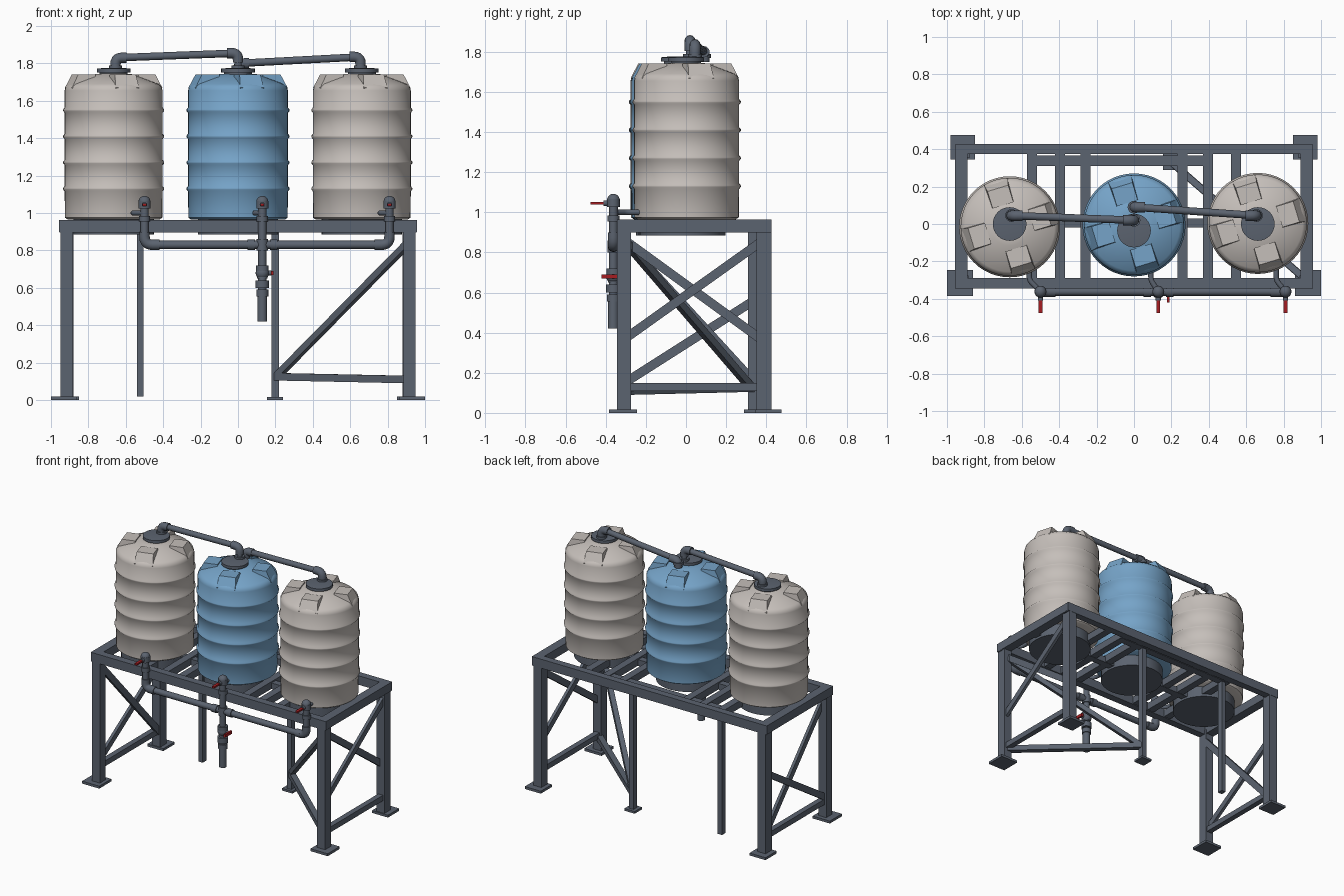
import bpy, bmesh, math
from mathutils import Vector, Matrix

if "Cube" in bpy.data.objects:
    bpy.data.objects.remove(bpy.data.objects["Cube"])


def material(name, rgb):
    m = bpy.data.materials.new(name)
    m.diffuse_color = (*rgb, 1)
    m.use_nodes = True
    m.node_tree.nodes["Principled BSDF"].inputs["Base Color"].default_value = m.diffuse_color
    return m


SLATE = material("slate_grey", (0.105, 0.125, 0.16))
CREAM = material("warm_grey", (0.56, 0.52, 0.49))
BLUE = material("tank_blue", (0.18, 0.37, 0.58))
RED = material("handle_red", (0.38, 0.012, 0.015))


def finish(name, bm, mat, smooth=False):
    bmesh.ops.recalc_face_normals(bm, faces=bm.faces)
    me = bpy.data.meshes.new(name)
    bm.to_mesh(me)
    bm.free()
    me.materials.append(mat)
    ob = bpy.data.objects.new(name, me)
    bpy.context.collection.objects.link(ob)
    if smooth:
        bpy.ops.object.select_all(action='DESELECT')
        ob.select_set(True)
        bpy.context.view_layer.objects.active = ob
        bpy.ops.object.shade_smooth_by_angle(angle=math.radians(40))
    return ob


def box(name, x0, x1, y0, y1, z0, z1, mat=SLATE):
    bm = bmesh.new()
    bmesh.ops.create_cube(bm, size=1, matrix=Matrix.Translation(
        ((x0 + x1) / 2, (y0 + y1) / 2, (z0 + z1) / 2)) @ Matrix.Diagonal((x1 - x0, y1 - y0, z1 - z0, 1)))
    return finish(name, bm, mat)


def frame_to(a, b):
    a, b = Vector(a), Vector(b)
    d = b - a
    return Matrix.Translation((a + b) / 2) @ d.to_track_quat('Z', 'Y').to_matrix().to_4x4(), d.length


def bar(name, a, b, w=0.04, t=0.025, mat=SLATE):
    m, length = frame_to(a, b)
    bm = bmesh.new()
    bmesh.ops.create_cube(bm, size=1, matrix=m @ Matrix.Diagonal((w, t, length, 1)))
    return finish(name, bm, mat)


def rod(name, a, b, r, mat=SLATE, seg=20):
    m, length = frame_to(a, b)
    bm = bmesh.new()
    bmesh.ops.create_cone(bm, cap_ends=True, segments=seg, radius1=r, radius2=r, depth=length, matrix=m)
    return finish(name, bm, mat, True)


def lathe(name, profile, loc, mat, seg=48):
    bm = bmesh.new()
    vs = [bm.verts.new((r, 0, z)) for r, z in profile]
    es = [bm.edges.new(p) for p in zip(vs, vs[1:])]
    bmesh.ops.spin(bm, geom=vs + es, cent=(0, 0, 0), axis=(0, 0, 1), angle=math.tau, steps=seg)
    bmesh.ops.remove_doubles(bm, verts=bm.verts, dist=1e-5)
    ob = finish(name, bm, mat, True)
    ob.location = loc
    return ob


def ball(name, loc, r, mat=SLATE):
    bm = bmesh.new()
    bmesh.ops.create_uvsphere(bm, u_segments=16, v_segments=10, radius=r, matrix=Matrix.Translation(loc))
    return finish(name, bm, mat, True)


def pipe(name, pts, r, mat=SLATE, bend=0.045):
    # round pipe through points with rounded corners
    pts = [Vector(p) for p in pts]
    path = [pts[0]]
    for p, c, n in zip(pts, pts[1:], pts[2:]):
        a, b = c + (p - c).normalized() * bend, c + (n - c).normalized() * bend
        path += [a.lerp(c, t).lerp(c.lerp(b, t), t) for t in (0, .2, .4, .6, .8, 1)]
    path.append(pts[-1])
    cu = bpy.data.curves.new(name, 'CURVE')
    cu.dimensions = '3D'
    cu.bevel_depth, cu.bevel_resolution, cu.use_fill_caps = r, 4, True
    sp = cu.splines.new('POLY')
    sp.points.add(len(path) - 1)
    for q, p in zip(sp.points, path):
        q.co = (*p, 1)
    cu.materials.append(mat)
    ob = bpy.data.objects.new(name, cu)
    bpy.context.collection.objects.link(ob)


# --- tanks: ribbed body, shoulder lugs, lid, base disc
def tank(tag, x, y, lid_y, k, mat):
    prof = [(0, 0.965), (0.245, 0.965), (0.26, 0.975)]
    for z in (1.13, 1.27, 1.41, 1.55):
        prof += [(0.262, z - 0.014), (0.270, z - 0.004), (0.270, z + 0.004), (0.262, z + 0.014)]
    prof += [(0.262, 1.655), (0.256, 1.675), (0.24, 1.69), (0.10, 1.742), (0.07, 1.745), (0, 1.745)]
    lathe(tag + "_tank_body", [(r * k, z) for r, z in prof], (x, y, 0), mat)
    for i in range(4):
        bm = bmesh.new()
        side = [(0.12, 1.66), (0.12, 1.742), (0.215, 1.742), (0.252, 1.67), (0.245, 1.655)]
        rings = [[bm.verts.new((r * k, s * (0.066 - 0.008 * (z > 1.7)), z)) for r, z in side] for s in (-1, 1)]
        for ring in rings:
            bm.faces.new(ring)
        for j in range(5):
            bm.faces.new((rings[0][j], rings[0][j - 1], rings[1][j - 1], rings[1][j]))
        ob = finish(f"{tag}_shoulder_lug_{i}", bm, mat)
        ob.location = (x, y, 0)
        ob.rotation_euler.z = math.radians(107 + 90 * i)
    lathe(tag + "_lid", [(0, 1.73), (0.075, 1.73), (0.075, 1.752), (0.09, 1.752), (0.09, 1.772),
                         (0.05, 1.776), (0, 1.776)], (x, lid_y, 0), SLATE, 32)
    rod(tag + "_base_disc", (x, y - 0.02, 0.885), (x, y - 0.02, 0.967), 0.215, seg=40)


tank("left", -0.665, -0.015, 0.0, 1.0, CREAM)
tank("middle", 0.0, -0.005, -0.035, 1.02, BLUE)
tank("right", 0.662, 0.003, 0.0, 1.0, CREAM)

# --- overhead pipes between the lids
links = [("left", (-0.655, 0.045, 1.83), (0, 0.02, 1.855)), ("right", (0, 0.09, 1.80), (0.655, 0.045, 1.835))]
for tag, a, b in links:
    pipe(tag + "_overhead_pipe", [(a[0], a[1], 1.75), a, b, (b[0], b[1], 1.75)], 0.02, bend=0.035)
    for n, p, s in (("start", a, 1), ("end", b, -1)):
        pipe(f"{tag}_{n}_elbow", [(p[0], p[1], p[2] - 0.05), p, (p[0] + 0.06 * s, p[1], p[2])], 0.028, bend=0.035)
        rod(f"{tag}_{n}_collar", (p[0], p[1], 1.77), (p[0], p[1], 1.79), 0.034)

# --- frame: corner posts with foot plates, top rails
for s, side in ((-1, "left"), (1, "right")):
    box(side + "_front_post", *sorted((s * 0.885, s * 0.95)), -0.343, -0.275, 0.01, 0.93)
    box(side + "_back_post", *sorted((s * 0.88, s * 0.945)), 0.352, 0.425, 0.01, 0.93)
    box(side + "_front_foot", *sorted((s * 0.86, s * 1.0)), -0.385, -0.245, 0, 0.018)
    box(side + "_back_foot", *sorted((s * 0.85, s * 0.98)), 0.345, 0.475, 0, 0.018)
    box(side + "_top_rail", *sorted((s * 0.89, s * 0.957)), -0.345, 0.425, 0.90, 0.963)
    bar(side + "_bottom_bar", (s * 0.915, -0.28, 0.13), (s * 0.915, 0.36, 0.13), 0.04, 0.04)
box("front_top_rail", -0.955, 0.955, -0.345, -0.29, 0.897, 0.963)
box("back_top_rail", -0.955, 0.955, 0.375, 0.427, 0.897, 0.963)
box("inner_back_rail", -0.56, 0.42, 0.31, 0.365, 0.90, 0.95)
box("centre_rail", -0.9, 0.9, -0.02, 0.03, 0.90, 0.945)
for i, x in enumerate((0.26, 0.395, 0.545)):
    for s, side in ((-1, "left"), (1, "right")):
        box(f"{side}_joist_{i}", s * x - 0.027, s * x + 0.027, -0.3, 0.38, 0.902, 0.955)

# --- slim inner legs
box("left_inner_leg", -0.54, -0.505, 0.31, 0.352, 0.02, 0.92)
box("right_inner_leg", 0.18, 0.218, 0.31, 0.352, 0.01, 0.92)
box("right_inner_foot", 0.155, 0.24, 0.29, 0.375, 0, 0.016)

# --- diagonal braces
bar("right_brace_rising", (0.925, -0.29, 0.38), (0.925, 0.37, 0.85), 0.022, 0.045)
bar("right_brace_falling", (0.9, -0.29, 0.85), (0.9, 0.37, 0.37), 0.022, 0.045)
bar("left_brace_rising", (-0.925, -0.29, 0.16), (-0.925, 0.37, 0.58), 0.022, 0.045)
bar("left_brace_falling", (-0.9, -0.29, 0.84), (-0.9, 0.37, 0.12), 0.022, 0.045)
bar("long_brace", (0.91, -0.29, 0.84), (0.2, 0.33, 0.12), 0.035, 0.035)
bar("long_bottom_bar", (0.91, -0.29, 0.11), (0.2, 0.33, 0.125), 0.04, 0.04)

# --- front manifold, risers and valves
PY = -0.362
pipe("manifold_pipe", [(-0.5, PY, 1.06), (-0.5, PY, 0.83), (0.81, PY, 0.83), (0.81, PY, 1.06)], 0.022)
rod("middle_riser", (0.13, PY, 0.43), (0.13, PY, 1.06), 0.022)
for tag, x, tx in (("left", -0.5, -0.56), ("middle", 0.13, 0.09), ("right", 0.81, 0.76)):
    ball(tag + "_riser_cap", (x, PY, 1.06), 0.032)
    rod(tag + "_valve_body", (x, PY, 1.025), (x, PY, 1.065), 0.032)
    rod(tag + "_riser_collar", (x, PY, 0.955), (x, PY, 0.985), 0.03)
    rod(tag + "_valve_stem", (x, PY, 1.045), (x, -0.41, 1.045), 0.014)
    bar(tag + "_valve_handle", (x, -0.395, 1.045), (x, -0.475, 1.045), 0.02, 0.012, RED)
    pipe(tag + "_tank_stub", [(x, PY, 1.0), (tx, -0.30, 1.0), (tx, -0.2, 1.0)], 0.014, bend=0.02)
for i, x in enumerate((-0.44, 0.07, 0.19, 0.75)):
    rod(f"manifold_collar_{i}", (x - 0.02, PY, 0.83), (x + 0.02, PY, 0.83), 0.028)
for i, x in enumerate((-0.5, 0.81)):
    s = 1 if x < 0 else -1
    pipe(f"manifold_elbow_{i}", [(x, PY, 0.90), (x, PY, 0.83), (x + 0.06 * s, PY, 0.83)], 0.028)

# --- drain drop below the manifold
for i, (z0, z1, r) in enumerate(((0.80, 0.86, 0.03), (0.69, 0.72, 0.034), (0.65, 0.69, 0.028),
                                 (0.60, 0.64, 0.036), (0.555, 0.59, 0.032), (0.42, 0.555, 0.026))):
    rod(f"drain_section_{i}", (0.13, PY, z0), (0.13, PY, z1), r)
ball("drain_valve", (0.13, PY, 0.68), 0.036)
rod("drain_valve_stem", (0.13, PY, 0.68), (0.18, PY, 0.68), 0.013)
bar("drain_valve_handle", (0.184, -0.34, 0.68), (0.184, -0.42, 0.68), 0.014, 0.022, RED)
